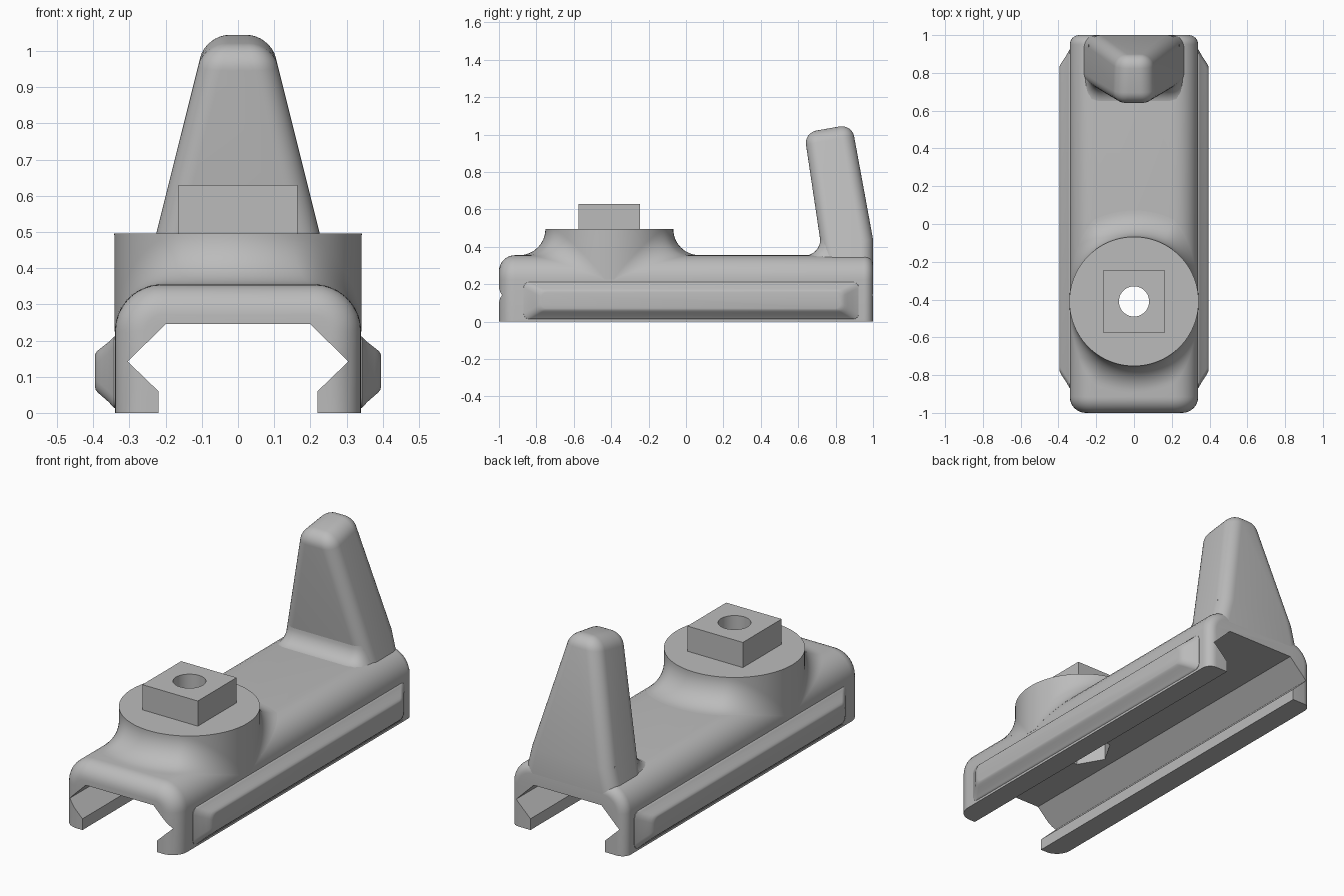
import bpy, bmesh, math
from mathutils import Vector

if "Cube" in bpy.data.objects:
    bpy.data.objects.remove(bpy.data.objects["Cube"])

GREY = (0.5, 0.5, 0.5, 1)
grey = bpy.data.materials.new("plain_grey")
grey.use_nodes = True
grey.diffuse_color = GREY
grey.node_tree.nodes["Principled BSDF"].inputs["Base Color"].default_value = GREY

W, H, SHOULDER = 0.34, 0.355, 0.13     # body half width, height, shoulder radius
HUB_Y, HUB_R, HUB_TOP = -0.41, 0.342, 0.495
ARC = [i / 8 * math.pi / 2 for i in range(9)]


def make(name, bm):
    bmesh.ops.recalc_face_normals(bm, faces=bm.faces)
    mesh = bpy.data.meshes.new(name)
    bm.to_mesh(mesh)
    bm.free()
    mesh.materials.append(grey)
    ob = bpy.data.objects.new(name, mesh)
    bpy.context.collection.objects.link(ob)
    return ob


def loft(name, rings, closed=True, caps=True):
    """Skin a list of rings that all have the same point count."""
    bm = bmesh.new()
    vs = [[bm.verts.new(p) for p in ring] for ring in rings]
    n = len(vs[0])
    for a, b in zip(vs, vs[1:]):
        for i in range(n if closed else n - 1):
            j = (i + 1) % n
            bm.faces.new((a[i], a[j], b[j], b[i]))
    if caps:
        bm.faces.new(vs[0])
        bm.faces.new(vs[-1])
    return make(name, bm)


def smooth(ob, angle=35):
    bpy.ops.object.select_all(action='DESELECT')
    ob.select_set(True)
    bpy.context.view_layer.objects.active = ob
    bpy.ops.object.shade_smooth_by_angle(angle=math.radians(angle))


def cut(ob, cutters):
    bpy.context.view_layer.objects.active = ob
    for c in cutters:
        mod = ob.modifiers.new("cut", 'BOOLEAN')
        mod.operation, mod.solver, mod.object = 'DIFFERENCE', 'EXACT', c
        bpy.ops.object.modifier_apply(modifier=mod.name)


def tube(name, radius, z0, z1, sides):
    ring = [(radius * math.cos(2 * math.pi * i / sides),
             HUB_Y + radius * math.sin(2 * math.pi * i / sides)) for i in range(sides)]
    return loft(name, [[(x, y, z) for x, y in ring] for z in (z0, z1)])


# Body: arched outline with rolled ends
def outline(y, d):
    w, h, r = W - d, H - d, SHOULDER - d
    right = [(w, 0)] + [(w - r + r * math.cos(a), h - r + r * math.sin(a)) for a in ARC]
    return [(x, y, z) for x, z in right] + [(-x, y, z) for x, z in reversed(right)]


def end_rings(y_end, sign, r):
    return [outline(y_end - sign * r * (1 - math.sin(a)), r * (1 - math.cos(a))) for a in ARC]


FRONT, BACK = 0.085, 0.05
front = [outline(-1 + FRONT * (1 - math.cos(a)), FRONT * (1 - math.sin(a))) for a in ARC]
back = [outline(1 - BACK * (1 - math.cos(a)), BACK * (1 - math.sin(a))) for a in ARC]
body = loft("body", front + back[::-1])

# Cutters: rail channel, bolt hole, hexagonal nut pocket
half = [(0.22, -0.1), (0.22, 0.06), (0.305, 0.142), (0.2, 0.245)]
section = half + [(-x, z) for x, z in reversed(half)]
channel = loft("channel_cutter", [[(x, y, z) for x, z in section] for y in (-1.1, 1.1)])
hole = tube("hole_cutter", 0.08, 0.1, 0.8, 48)
pocket = tube("pocket_cutter", 0.15, 0.1, 0.38, 6)
cutters = [channel, hole, pocket]

# Round hub with a rolling-ball fillet onto the body
BALL = HUB_TOP - H
SEG = 96
columns = []
for i in range(SEG):
    t = 2 * math.pi * i / SEG
    radial = Vector((math.sin(t), math.cos(t), 0))
    c = radial * (HUB_R + BALL)
    over = max(0, abs(c.x) - (W - SHOULDER))
    reach = SHOULDER + BALL
    over = min(over, reach)
    rise = math.sqrt(reach ** 2 - over ** 2)
    c.z = H - SHOULDER + rise
    to_body = -Vector((math.copysign(over, c.x), 0, rise)).normalized()
    centre = Vector((0, HUB_Y, 0)) + c
    col = [Vector((radial.x * HUB_R, HUB_Y + radial.y * HUB_R, HUB_TOP + 0.0005))]
    for k in range(11):
        f = k / 10
        d = (-radial).lerp(to_body, f)
        d = d.normalized() if d.length > 1e-4 else -radial
        p = centre + d * BALL
        p.x = max(-W - 0.001, min(W + 0.001, p.x))
        col.append(p)
    col.append(Vector((col[-1].x * 0.3, HUB_Y + (col[-1].y - HUB_Y) * 0.3, 0.29)))
    columns.append(col)
hub = loft("hub", [list(ring) for ring in zip(*columns)])

# Square key on top of the hub
S = 0.164
square = [(-S, -S), (S, -S), (S, S), (-S, S)]
key = loft("square_key", [[(x, HUB_Y + y, z) for x, y in square] for z in (0.42, 0.63)])

cut(body, cutters)
cut(hub, [hole, pocket])
cut(key, [hole])
for c in cutters:
    bpy.data.objects.remove(c)
smooth(body)
smooth(hub)
smooth(key)


# Side grips: raised rounded plates along both flanks
def grip_ring(side, x, f):
    y0, y1 = -0.87 + 0.1 * f, 0.925 - 0.1 * f
    z0, z1 = 0.012 + 0.058 * f, 0.212 - 0.052 * f
    r = 0.03
    pts = []
    for q, (cy, cz) in enumerate(((y1 - r, z1 - r), (y0 + r, z1 - r),
                                  (y0 + r, z0 + r), (y1 - r, z0 + r))):
        for a in ARC[::2]:
            b = a + q * math.pi / 2
            pts.append((side * x, cy + r * math.cos(b), cz + r * math.sin(b)))
    return pts


steps = [(0.335, 0), (0.342, 0.02), (0.348, 0.14), (0.36, 0.35),
         (0.378, 0.62), (0.387, 0.76), (0.393, 0.88), (0.395, 1)]
for side, label in ((1, "left"), (-1, "right")):
    smooth(loft(label + "_grip", [grip_ring(side, x, f) for x, f in steps]), 40)


# Leaning tapered fin at the back
def fin_half(z):
    return 0.225 + (0.5 - z) * 0.25


profile = [(0.738, 0.3), (1, 0.3), (1, 0.44), (0.887, 1.055), (0.632, 1.01)]
bm = bmesh.new()
sides = [[bm.verts.new((s * fin_half(z), y, z)) for y, z in profile] for s in (-1, 1)]
for s in sides:
    bm.faces.new(s)
for i in range(5):
    j = (i + 1) % 5
    bm.faces.new((sides[0][i], sides[0][j], sides[1][j], sides[1][i]))
bmesh.ops.recalc_face_normals(bm, faces=bm.faces)
edges = [e for e in bm.edges if e.calc_face_angle() > 0.5
         and not all(v.co.z < 0.31 for v in e.verts)]
bmesh.ops.bevel(bm, geom=edges, offset=0.065, segments=8, profile=0.5, affect='EDGES')
smooth(make("fin", bm), 40)

# Concave foot blending the fin into the body
FOOT, TOP, CORNER = 0.085, 0.44, 0.065
w, y_front, y_back = fin_half(TOP), 0.718, 0.95
path = [((w, y_back), (1, 0))]
for a in ARC:
    n = (math.cos(a), -math.sin(a))
    path.append(((w - CORNER + CORNER * n[0], y_front + CORNER + CORNER * n[1]), n))
path += [((-x, y), (-nx, ny)) for (x, y), (nx, ny) in reversed(path)]
strips = []
for (x, y), (nx, ny) in path:
    fx = min(abs(x + nx * FOOT), W)
    over = max(0, fx - (W - SHOULDER))
    ground = H - SHOULDER + math.sqrt(SHOULDER ** 2 - over ** 2) - 0.002
    strips.append([(x + nx * FOOT * (1 - math.sin(a)), y + ny * FOOT * (1 - math.sin(a)),
                    ground + (TOP - ground) * (1 - math.cos(a))) for a in ARC])
bm = bmesh.new()
vs = [[bm.verts.new(p) for p in s] for s in strips]
for a, b in zip(vs, vs[1:]):
    for k in range(len(ARC) - 1):
        bm.faces.new((a[k], a[k + 1], b[k + 1], b[k]))
bm.faces.new(vs[0] + vs[-1][::-1])
bm.faces.new([s[-1] for s in vs])
bm.faces.new([s[0] for s in vs])
smooth(make("fin_foot", bm), 40)
